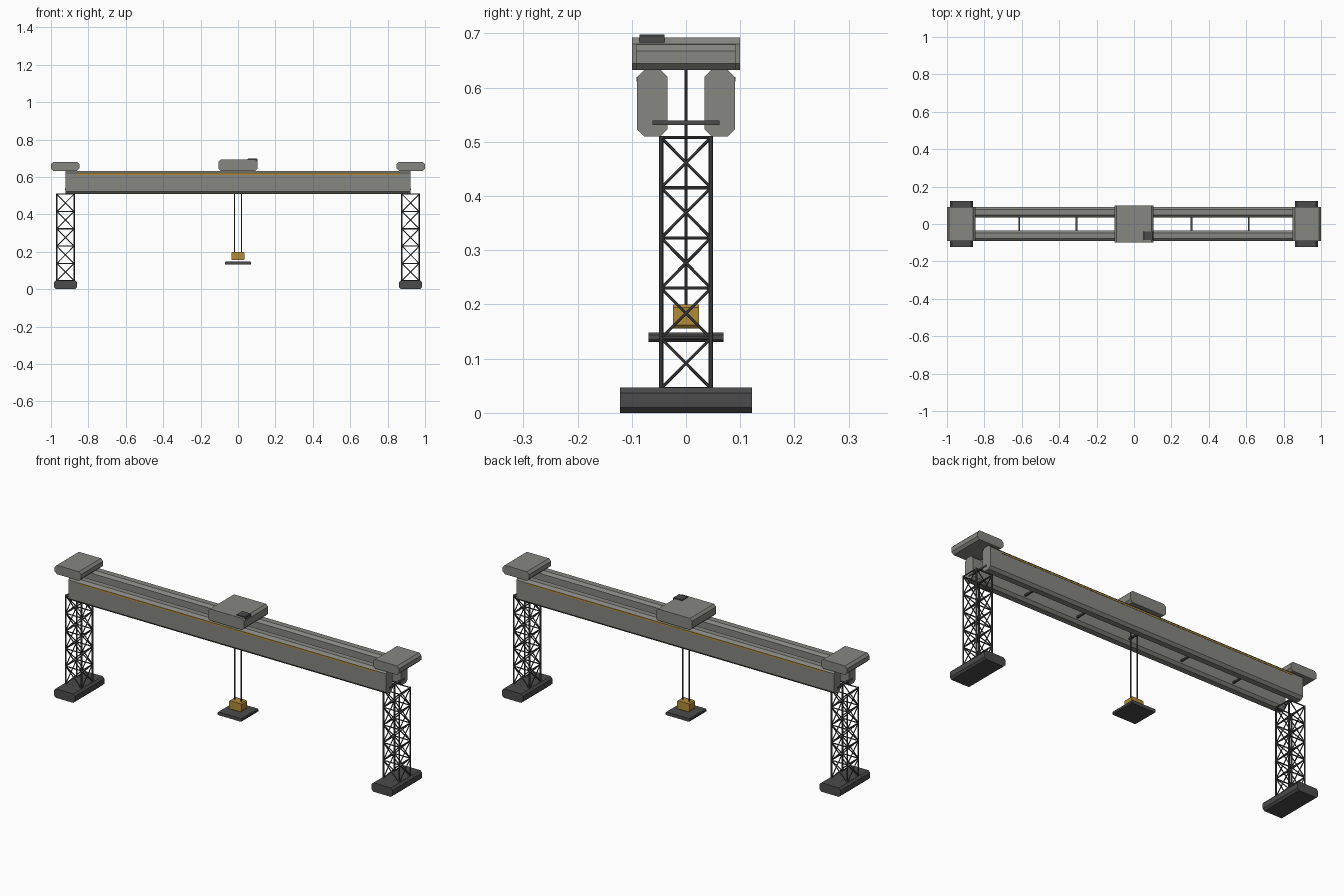
import bpy, bmesh
from mathutils import Vector

if "Cube" in bpy.data.objects:
    bpy.data.objects.remove(bpy.data.objects["Cube"])


def material(name, rgb):
    m = bpy.data.materials.new(name)
    m.diffuse_color = (*rgb, 1)
    m.use_nodes = True
    m.node_tree.nodes["Principled BSDF"].inputs["Base Color"].default_value = m.diffuse_color
    return m


GREY = material("painted_grey", (0.24, 0.24, 0.22))
DARK = material("dark_steel", (0.07, 0.07, 0.07))
GOLD = material("safety_yellow", (0.45, 0.26, 0.04))


def finish(name, bm, mat):
    bmesh.ops.recalc_face_normals(bm, faces=bm.faces)
    me = bpy.data.meshes.new(name)
    bm.to_mesh(me)
    bm.free()
    me.materials.append(mat)
    ob = bpy.data.objects.new(name, me)
    bpy.context.collection.objects.link(ob)
    return ob


def prism(name, lo, hi, mat, axis=1, c=0.0):
    """Box from lo to hi, with its edges along the given axis chamfered by c."""
    u, v = [i for i in range(3) if i != axis]
    if c:
        prof = [(lo[u] + c, lo[v]), (hi[u] - c, lo[v]), (hi[u], lo[v] + c), (hi[u], hi[v] - c),
                (hi[u] - c, hi[v]), (lo[u] + c, hi[v]), (lo[u], hi[v] - c), (lo[u], lo[v] + c)]
    else:
        prof = [(lo[u], lo[v]), (hi[u], lo[v]), (hi[u], hi[v]), (lo[u], hi[v])]
    bm = bmesh.new()
    rings = []
    for w in (lo[axis], hi[axis]):
        ring = []
        for a, b in prof:
            p = [0, 0, 0]
            p[u], p[v], p[axis] = a, b, w
            ring.append(bm.verts.new(p))
        bm.faces.new(ring)
        rings.append(ring)
    n = len(prof)
    for i in range(n):
        j = (i + 1) % n
        bm.faces.new((rings[0][i], rings[0][j], rings[1][j], rings[1][i]))
    return finish(name, bm, mat)


def add_rod(bm, a, b, r, sides=8):
    a, b = Vector(a), Vector(b)
    d = b - a
    geo = bmesh.ops.create_cone(bm, cap_ends=True, segments=sides, radius1=r, radius2=r, depth=d.length)
    rot = d.to_track_quat('Z', 'Y').to_matrix()
    for v in geo['verts']:
        v.co = rot @ v.co + (a + b) / 2


# twin girders with a yellow stripe on the outer side
for s, side in ((-1, "front"), (1, "back")):
    y0, y1 = sorted((s * 0.034, s * 0.09))
    prism(side + "_girder", (-0.922, y0, 0.51), (0.922, y1, 0.633), GREY, axis=0, c=0.013)
    y0, y1 = sorted((s * 0.085, s * 0.0915))
    prism(side + "_girder_stripe", (-0.86, y0, 0.611), (0.86, y1, 0.620), GOLD)

# cross ties between the girders
for i in range(7):
    x = -0.92 + i * 0.92 / 3
    prism(f"cross_tie_{i + 1}", (x - 0.005, -0.062, 0.531), (x + 0.005, 0.062, 0.539), DARK)

# end caps, footings and lattice legs
BASE, TOP, BAYS, H = 0.045, 0.511, 5, 0.046
for s, side in ((-1, "left"), (1, "right")):
    cx = s * 0.9225
    x0, x1 = sorted((s * 0.848, s * 1.0))
    prism(side + "_end_cap", (x0, -0.092, 0.633), (x1, 0.092, 0.68), GREY, c=0.012)
    prism(side + "_footing", (cx - 0.061, -0.122, 0), (cx + 0.061, 0.122, 0.047), DARK, c=0.01)
    bm = bmesh.new()
    corners = [(cx - H, -H), (cx + H, -H), (cx + H, H), (cx - H, H)]
    step = (TOP - 0.003 - BASE) / BAYS
    for k in range(4):
        p, q = corners[k], corners[(k + 1) % 4]
        add_rod(bm, (*p, BASE), (*p, TOP), 0.0042)
        for b in range(BAYS + 1):
            z = BASE + b * step
            add_rod(bm, (*p, z), (*q, z), 0.003)
            if b < BAYS:
                add_rod(bm, (*p, z), (*q, z + step), 0.0027)
                add_rod(bm, (*q, z), (*p, z + step), 0.0027)
    finish(side + "_lattice_leg", bm, DARK)

# trolley and its motor box
prism("trolley", (-0.105, -0.1, 0.633), (0.105, 0.1, 0.693), GREY, c=0.012)
prism("trolley_motor_box", (0.05, -0.086, 0.67), (0.103, -0.04, 0.698), DARK, c=0.003)

# hoist ropes, hook block and lifting platform
bm = bmesh.new()
for x in (-0.019, 0.019):
    add_rod(bm, (x, 0, 0.19), (x, 0, 0.64), 0.0028)
finish("hoist_ropes", bm, DARK)
prism("hook_block", (-0.036, -0.024, 0.156), (0.036, 0.024, 0.2), GOLD, c=0.006)
prism("lifting_platform", (-0.07, -0.069, 0.131), (0.07, 0.069, 0.148), DARK, c=0.004)
